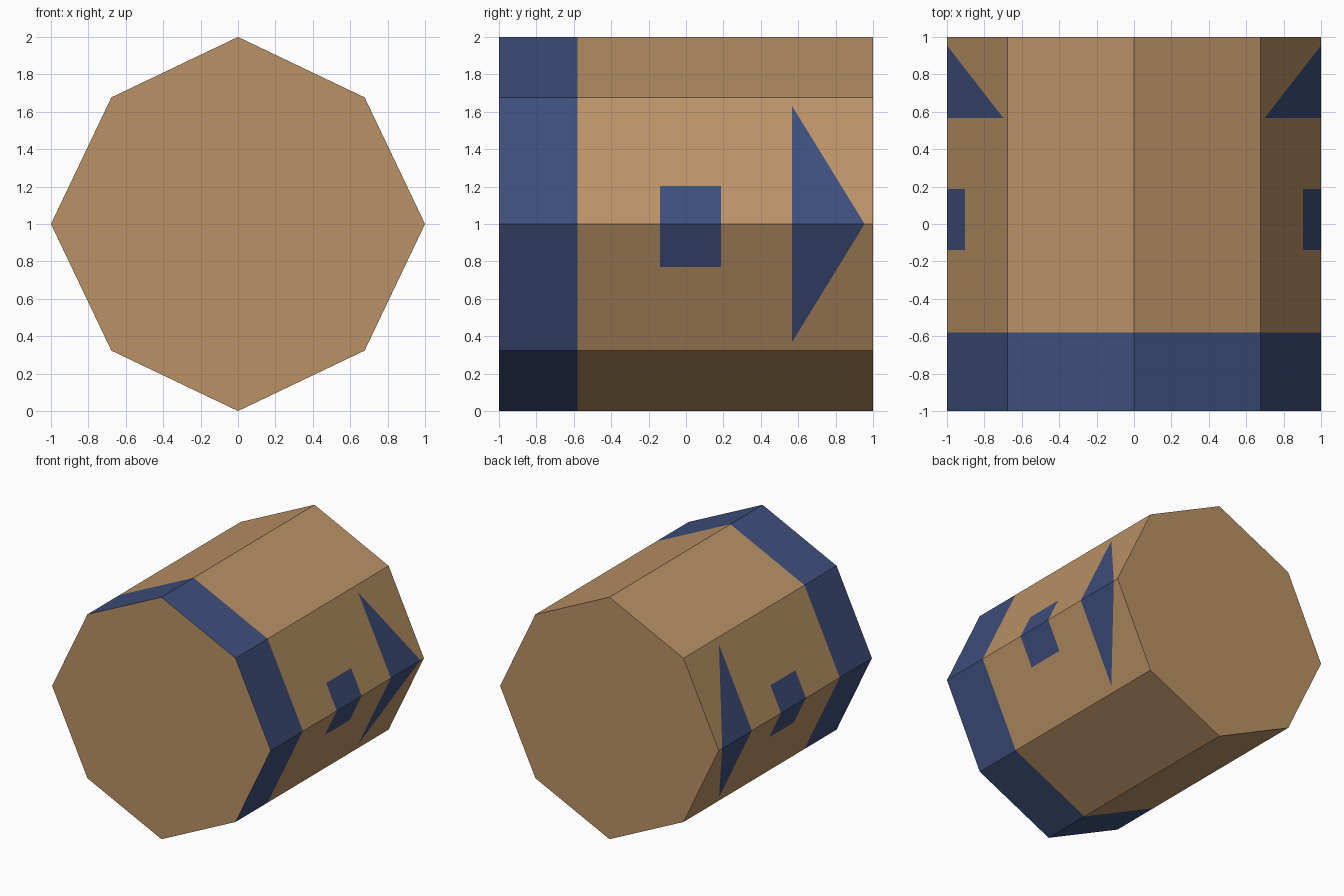
import bpy, bmesh
from mathutils import Vector

if "Cube" in bpy.data.objects:
    bpy.data.objects.remove(bpy.data.objects["Cube"])


def material(name, rgb):
    m = bpy.data.materials.new(name)
    m.diffuse_color = (*rgb, 1)
    m.use_nodes = True
    m.node_tree.nodes["Principled BSDF"].inputs["Base Color"].default_value = m.diffuse_color
    return m


# Eight-sided barrel lying along y
D, MID = 0.677, 1.0
profile = [(0, 1), (D, D), (1, 0), (D, -D), (0, -1), (-D, -D), (-1, 0), (-D, D)]
bm = bmesh.new()
front, back = [[bm.verts.new((x, y, z + MID)) for x, z in profile] for y in (-1, 1)]
bm.faces.new(front)
bm.faces.new(back[::-1])
for i in range(8):
    j = (i + 1) % 8
    bm.faces.new((front[i], back[i], back[j], front[j]))
bmesh.ops.recalc_face_normals(bm, faces=bm.faces[:])


def cut(point, normal, rule):
    """Slice only the long faces whose centre passes the rule."""
    bm.normal_update()
    faces = [f for f in bm.faces if abs(f.normal.y) < 0.5 and rule(f.calc_center_median())]
    edges = {e for f in faces for e in f.edges}
    verts = {v for f in faces for v in f.verts}
    bmesh.ops.bisect_plane(bm, geom=faces + list(edges) + list(verts), dist=1e-5,
                           plane_co=Vector(point), plane_no=Vector(normal))


BAND = -0.58
SQ_Y, SQ_Z = (-0.138, 0.187), (0.77, 1.203)
TRI_BASE, TRI_TIP, TRI_H = 0.568, 0.955, 0.63


def on_side(c):
    return abs(c.x) > 0.7


def in_square(c):
    return on_side(c) and SQ_Y[0] < c.y < SQ_Y[1]


# Band all round, then the square and triangle on both sides
cut((0, BAND, 0), (0, 1, 0), lambda c: True)
for y in (*SQ_Y, TRI_BASE):
    cut((0, y, 0), (0, 1, 0), on_side)
for z in SQ_Z:
    cut((0, 0, z), (0, 0, 1), in_square)
for s in (1, -1):
    cut((0, TRI_TIP, MID), (0, TRI_H, s * (TRI_TIP - TRI_BASE)),
        lambda c: on_side(c) and c.y > TRI_BASE and s * (c.z - MID) > 0)

# Blue faces chosen by position
bm.normal_update()
for f in bm.faces:
    c = f.calc_center_median()
    if abs(f.normal.y) > 0.5:
        continue
    square = in_square(c) and SQ_Z[0] < c.z < SQ_Z[1]
    reach = TRI_H * (TRI_TIP - c.y) / (TRI_TIP - TRI_BASE)
    triangle = on_side(c) and c.y > TRI_BASE and abs(c.z - MID) < reach
    f.material_index = int(c.y < BAND or square or triangle)

mesh = bpy.data.meshes.new("barrel")
bm.to_mesh(mesh)
bm.free()
mesh.materials.append(material("tan", (0.491, 0.288, 0.133)))
mesh.materials.append(material("navy blue", (0.048, 0.078, 0.202)))
bpy.context.collection.objects.link(bpy.data.objects.new("barrel", mesh))
